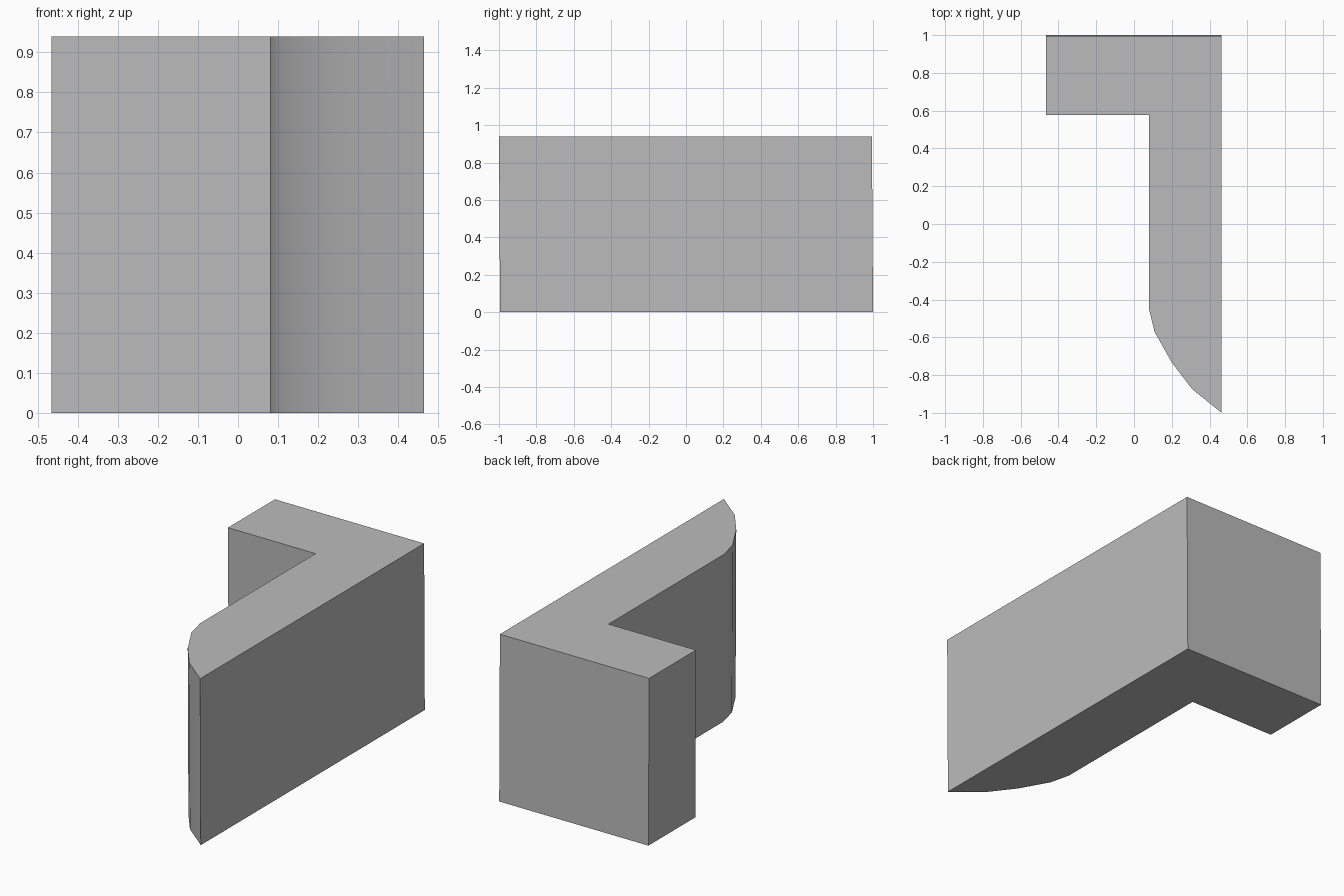
import bpy, bmesh
from math import radians

cube = bpy.data.objects.get("Cube")
if cube:
    bpy.data.objects.remove(cube, do_unlink=True)

HEIGHT = 0.94
LEAN = 0.006  # slight forward lean of the top

# Plain grey finish
grey = bpy.data.materials.new("light_grey")
grey.use_nodes = True
color = (0.5, 0.5, 0.5, 1)
grey.diffuse_color = color
grey.node_tree.nodes["Principled BSDF"].inputs["Base Color"].default_value = color

# L-shaped footprint, with a rounded nose at the front of the long arm
outline = [(0.464, -0.994), (0.464, 1.0), (-0.466, 1.0), (-0.466, 0.582),
           (0.08, 0.582), (0.08, -0.445), (0.108, -0.563),
           (0.2, -0.727), (0.308, -0.868)]

# Extrude the footprint to full height
bm = bmesh.new()
base = bm.faces.new([bm.verts.new((x, y, 0)) for x, y in outline])
top = bmesh.ops.extrude_face_region(bm, geom=[base], use_keep_orig=True)
top_verts = [v for v in top["geom"] if isinstance(v, bmesh.types.BMVert)]
bmesh.ops.translate(bm, verts=top_verts, vec=(0, -LEAN, HEIGHT))
bmesh.ops.recalc_face_normals(bm, faces=bm.faces)

mesh = bpy.data.meshes.new("corner_wall")
bm.to_mesh(mesh)
bm.free()
mesh.materials.append(grey)
wall = bpy.data.objects.new("corner_wall", mesh)
bpy.context.collection.objects.link(wall)

# Smooth the nose, keep the corners sharp
bpy.ops.object.select_all(action="DESELECT")
wall.select_set(True)
bpy.context.view_layer.objects.active = wall
bpy.ops.object.shade_smooth_by_angle(angle=radians(30))
